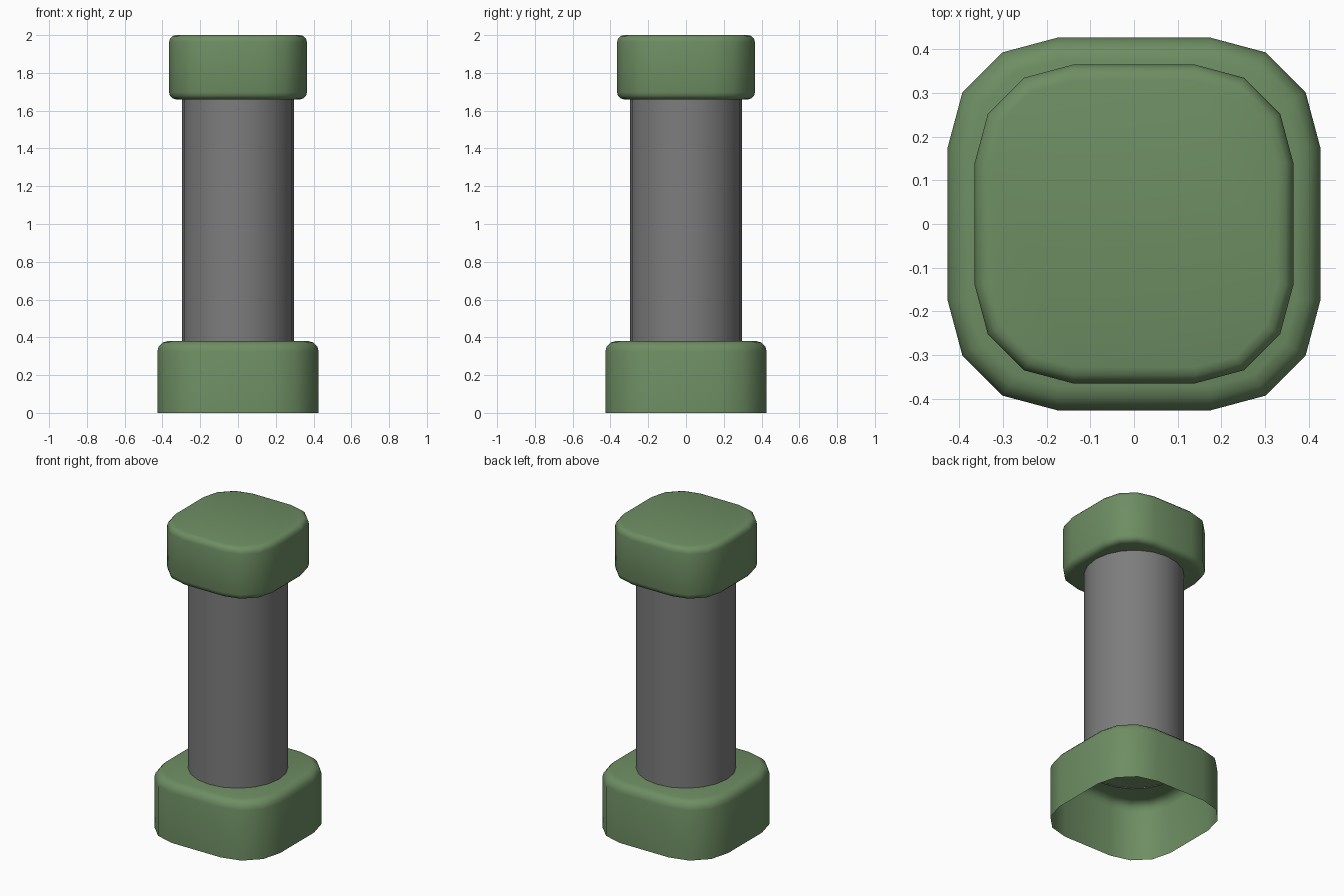
import bpy, bmesh, math

if "Cube" in bpy.data.objects:
    bpy.data.objects.remove(bpy.data.objects["Cube"])


def material(name, rgb):
    m = bpy.data.materials.new(name)
    m.diffuse_color = (*rgb, 1)
    m.use_nodes = True
    m.node_tree.nodes["Principled BSDF"].inputs["Base Color"].default_value = m.diffuse_color
    return m


GREEN = material("moss_green", (0.155, 0.27, 0.125))
GREY = material("mid_grey", (0.205, 0.205, 0.205))


def rounded_square(half, radius, segs=3):
    c = half - radius
    pts = []
    for k in range(4):
        sx, sy = [(1, 1), (-1, 1), (-1, -1), (1, -1)][k]
        for i in range(segs + 1):
            a = math.pi / 2 * (k + i / segs)
            pts.append((sx * c + radius * math.cos(a), sy * c + radius * math.sin(a)))
    return pts


def circle(radius, sides):
    return [(radius * math.cos(2 * math.pi * i / sides),
             radius * math.sin(2 * math.pi * i / sides)) for i in range(sides)]


def loft(name, rings, mat, cap_bottom, cap_top):
    """Join stacked (outline, z) rings into a smooth-shaded tube."""
    bm = bmesh.new()
    loops = [[bm.verts.new((x, y, z)) for x, y in pts] for pts, z in rings]
    n = len(loops[0])
    for lo, hi in zip(loops, loops[1:]):
        for i in range(n):
            j = (i + 1) % n
            bm.faces.new((lo[i], lo[j], hi[j], hi[i]))
    if cap_bottom:
        bm.faces.new(loops[0][::-1])
    if cap_top:
        bm.faces.new(loops[-1])
    me = bpy.data.meshes.new(name)
    bm.to_mesh(me)
    bm.free()
    me.materials.append(mat)
    ob = bpy.data.objects.new(name, me)
    bpy.context.collection.objects.link(ob)
    bpy.context.view_layer.objects.active = ob
    ob.select_set(True)
    bpy.ops.object.shade_smooth_by_angle(angle=math.radians(40))
    ob.select_set(False)
    return ob


def block(name, half, radius, z0, z1, bevel, round_bottom):
    """Rounded square block with softened rims."""
    steps = [math.pi / 2 * i / 3 for i in range(4)]
    rings = []

    def add(a, z):
        inset = bevel * (1 - math.cos(a))
        rings.append((rounded_square(half - inset, radius - inset), z))

    if round_bottom:
        for a in reversed(steps):
            add(a, z0 + bevel * (1 - math.sin(a)))
    else:
        add(0, z0)
    for a in steps:
        add(a, z1 - bevel * (1 - math.sin(a)))
    loft(name, rings, GREEN, round_bottom, True)


# base: open underneath
block("base", 0.427, 0.252, 0.0, 0.38, 0.055, False)
# round pillar: open tube between the blocks
loft("pillar", [(circle(0.297, 20), 0.373), (circle(0.297, 20), 1.67)], GREY, False, False)
# top block, softened on both rims
block("top_block", 0.365, 0.225, 1.66, 2.0, 0.037, True)
